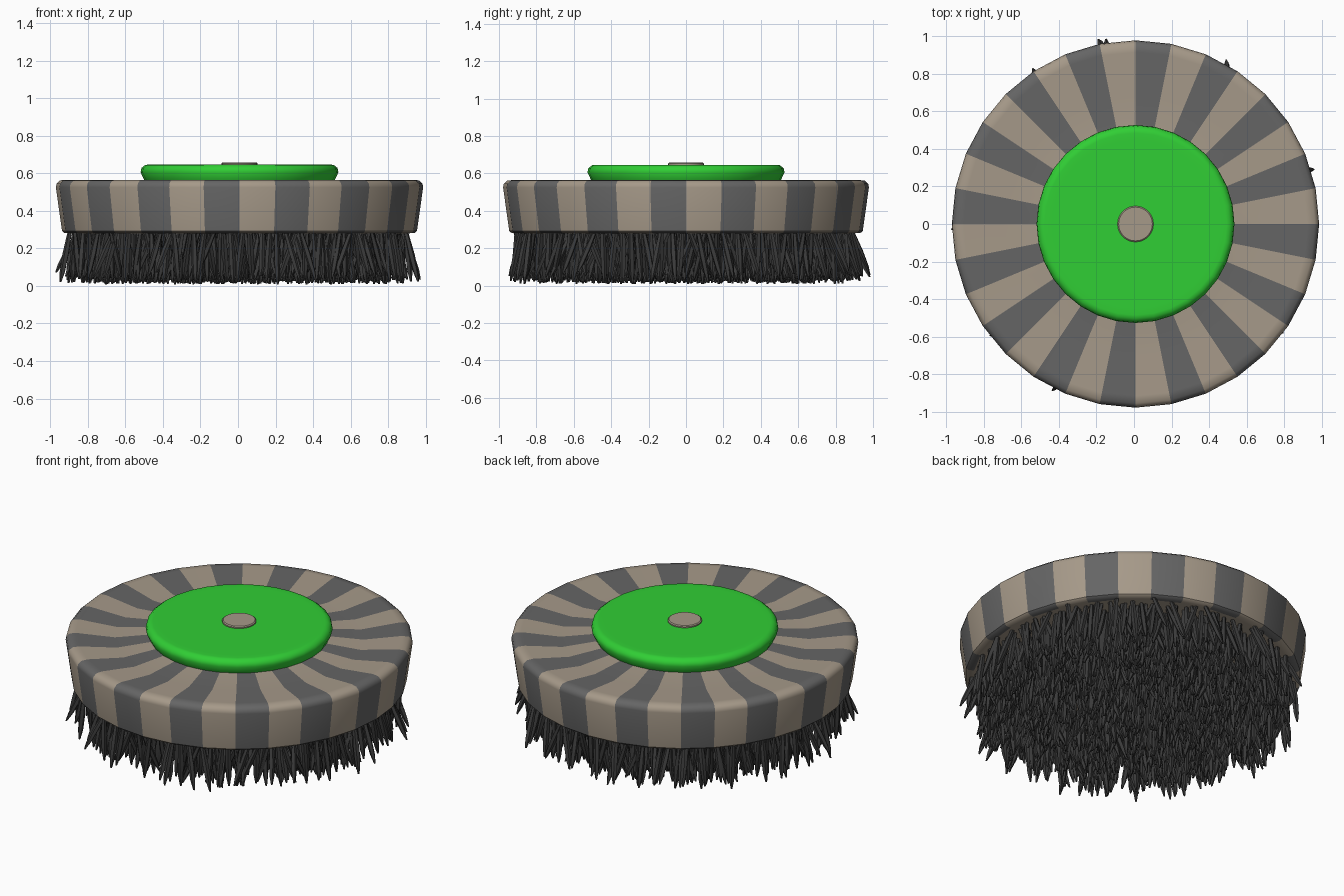
import bpy, bmesh, math, random
from mathutils import Vector

if "Cube" in bpy.data.objects:
    bpy.data.objects.remove(bpy.data.objects["Cube"])

random.seed(4)
CX = 0.008  # the disc sits slightly right of centre


def material(name, rgb):
    m = bpy.data.materials.new(name)
    m.diffuse_color = (*rgb, 1)
    m.use_nodes = True
    m.node_tree.nodes["Principled BSDF"].inputs["Base Color"].default_value = m.diffuse_color
    return m


tan = material("tan", (0.38, 0.32, 0.25))
grey = material("grey", (0.13, 0.13, 0.13))
green = material("green", (0.03, 0.62, 0.035))
dark = material("dark", (0.042, 0.042, 0.042))


def finish(name, bm, mats, angle=35):
    bmesh.ops.recalc_face_normals(bm, faces=bm.faces)
    mesh = bpy.data.meshes.new(name)
    bm.to_mesh(mesh)
    bm.free()
    ob = bpy.data.objects.new(name, mesh)
    bpy.context.collection.objects.link(ob)
    for m in mats:
        mesh.materials.append(m)
    bpy.ops.object.select_all(action='DESELECT')
    ob.select_set(True)
    bpy.context.view_layer.objects.active = ob
    bpy.ops.object.shade_smooth_by_angle(angle=math.radians(angle))
    return ob


def lathe(name, profile, mats, n=32, angle=35):
    """Revolve (radius, z) points; materials alternate per segment on the sides."""
    bm = bmesh.new()
    rings = [[bm.verts.new((CX + r * math.cos(math.tau * i / n),
                            r * math.sin(math.tau * i / n), z))
              for i in range(n)] for r, z in profile]
    for a, b in zip(rings, rings[1:]):
        for i in range(n):
            j = (i + 1) % n
            bm.faces.new((a[i], a[j], b[j], b[i])).material_index = i % len(mats)
    bm.faces.new(rings[0])
    bm.faces.new(rings[-1])
    return finish(name, bm, mats, angle)


# striped brush body with a shallow dished top
lathe("striped_body", [(0.90, 0.28), (0.932, 0.281), (0.945, 0.292), (0.978, 0.525),
                       (0.974, 0.545), (0.955, 0.562), (0.915, 0.565),
                       (0.70, 0.54), (0.50, 0.56), (0.47, 0.56)], [tan, grey], angle=40)

# green hub plate and its centre button
lathe("hub_plate", [(0.50, 0.55), (0.509, 0.568), (0.527, 0.605), (0.522, 0.628),
                    (0.502, 0.644), (0.485, 0.646), (0.45, 0.646)], [green], angle=45)
lathe("centre_button", [(0.096, 0.64), (0.096, 0.653), (0.09, 0.658)], [tan], 24)

# bristles: tapered spikes leaning at random, flared slightly outwards
bm = bmesh.new()
COUNT, SIDES = 1350, 5
for k in range(COUNT):
    rad = 0.895 * math.sqrt((k + 0.5) / COUNT)
    ang = k * 2.399963
    base = Vector((CX + rad * math.cos(ang) + random.uniform(-.025, .025),
                   rad * math.sin(ang) + random.uniform(-.025, .025), 0.29))
    lean, way = random.uniform(0.02, 0.48), random.uniform(0, math.tau)
    flare = 0.08 * (rad / 0.9) ** 4
    axis = Vector((lean * math.cos(way) + flare * math.cos(ang),
                   lean * math.sin(way) + flare * math.sin(ang), -1)).normalized()
    tip = base + axis * random.uniform(0.245, 0.283)
    # keep the outermost tips inside the overall size
    limit = 1.0 / max(1.0, math.hypot(tip.x, tip.y))
    tip.x, tip.y = tip.x * limit, tip.y * limit
    turn = random.uniform(0, math.tau)
    rings = []
    for t, r in ((0, 0.012), (0.45, 0.018), (0.8, 0.015), (1, 0.005)):
        c = base.lerp(tip, t)
        rings.append([bm.verts.new((c.x + r * math.cos(turn + math.tau * i / SIDES),
                                    c.y + r * math.sin(turn + math.tau * i / SIDES), c.z))
                      for i in range(SIDES)])
    for a, b in zip(rings, rings[1:]):
        for i in range(SIDES):
            j = (i + 1) % SIDES
            bm.faces.new((a[i], b[i], b[j], a[j]))
    bm.faces.new(rings[0])
    bm.faces.new(rings[-1][::-1])
finish("bristles", bm, [dark])
